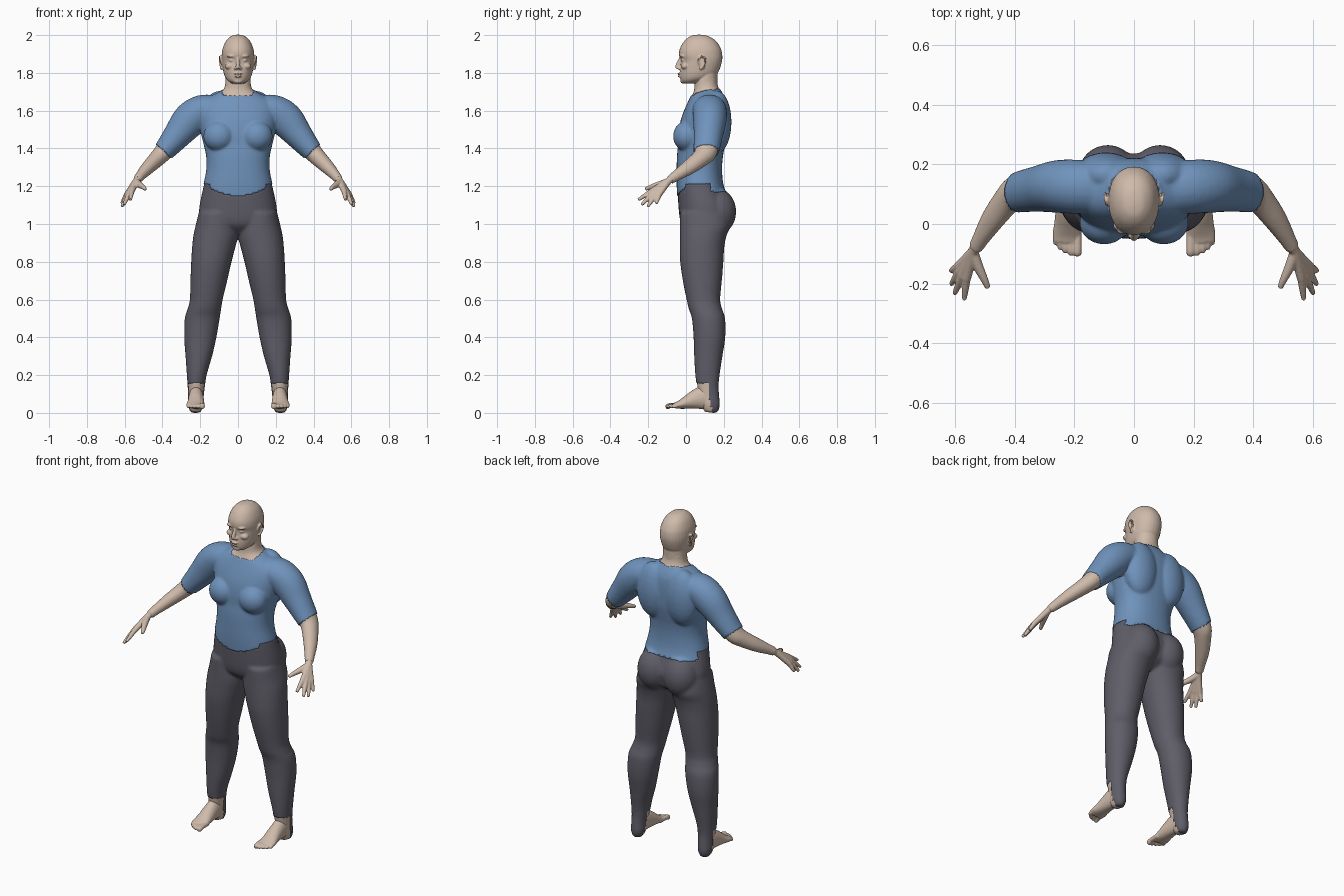
import bpy, bmesh, math
from mathutils import Vector, Matrix


def material(name, rgb):
    m = bpy.data.materials.new(name)
    m.diffuse_color = (*rgb, 1)
    return m


SKIN = material("skin", (0.62, 0.49, 0.40))
BLUE = material("blue_cloth", (0.16, 0.29, 0.50))
GREY = material("grey_cloth", (0.115, 0.112, 0.14))
X, Y = Vector((1, 0, 0)), Vector((0, 1, 0))


def spline(rows, steps=4):
    """Catmull-Rom interpolation of equal-length rows."""
    out = []
    for i in range(len(rows) - 1):
        p = [rows[max(0, min(len(rows) - 1, i + k))] for k in (-1, 0, 1, 2)]
        for j in range(steps):
            t = j / steps
            out.append([0.5 * (2*b + (c-a)*t + (2*a-5*b+4*c-d)*t*t + (3*b-a-3*c+d)*t**3)
                        for a, b, c, d in zip(*p)])
    return out + [list(rows[-1])]


def skin_rings(bm, rings, power, n=32):
    """Closed loft through (centre, u, v) superellipse rings."""
    loops = []
    for c, u, v in rings:
        loop = []
        for k in range(n):
            a = 2 * math.pi * k / n
            ca, sa = math.cos(a), math.sin(a)
            e = 2 / power
            loop.append(bm.verts.new(c + u * math.copysign(abs(ca)**e, ca)
                                     + v * math.copysign(abs(sa)**e, sa)))
        loops.append(loop)
    for a, b in zip(loops, loops[1:]):
        for k in range(n):
            bm.faces.new((a[k], a[(k+1) % n], b[(k+1) % n], b[k]))
    bm.faces.new(loops[0][::-1])
    bm.faces.new(loops[-1])


def column(bm, rows, power=2.0, side=1):
    """Level rings: z, inner x, outer x, front y, back y."""
    skin_rings(bm, [(Vector((side*(i+o)/2, (f+b)/2, z)), X*(o-i)/2, Y*(b-f)/2)
                    for z, i, o, f, b in spline(rows)], power)


def tube(bm, rows, side=1, ref=Y):
    """Rings square to a path: x, y, z, radius along ref, other radius."""
    rows = spline([(side*r[0], *r[1:]) for r in rows])
    pts = [Vector(r[:3]) for r in rows]
    rings = []
    for i, r in enumerate(rows):
        t = (pts[min(i+1, len(pts)-1)] - pts[max(i-1, 0)]).normalized()
        u = (ref - t * ref.dot(t)).normalized()
        rings.append((pts[i], u * r[3], t.cross(u) * r[4]))
    skin_rings(bm, rings, 2.0, 20)


def blob(bm, c, r, side=1, tilt=0):
    m = (Matrix.Translation((side*c[0], c[1], c[2])) @ Matrix.Rotation(tilt, 4, 'X')
         @ Matrix.Diagonal((*r, 1)))
    bmesh.ops.create_uvsphere(bm, u_segments=24, v_segments=14, radius=1, matrix=m)


def add_object(name, me, mat):
    me.materials.clear()
    me.materials.append(mat)
    for p in me.polygons:
        p.use_smooth = True
        p.material_index = 0
    ob = bpy.data.objects.new(name, me)
    bpy.context.collection.objects.link(ob)
    return ob


def fuse(bm, voxel, smooth):
    """Blend overlapping volumes into one smooth skin."""
    bmesh.ops.recalc_face_normals(bm, faces=bm.faces[:])
    me = bpy.data.meshes.new("source")
    bm.to_mesh(me)
    bm.free()
    ob = bpy.data.objects.new("source", me)
    bpy.context.collection.objects.link(ob)
    r = ob.modifiers.new("fuse", 'REMESH')
    r.mode, r.voxel_size = 'VOXEL', voxel
    s = ob.modifiers.new("smooth", 'SMOOTH')
    s.factor, s.iterations = 0.5, smooth
    dg = bpy.context.evaluated_depsgraph_get()
    out = bpy.data.meshes.new_from_object(ob.evaluated_get(dg))
    bpy.data.objects.remove(ob)
    return out


# Torso, with chest, back and seat volumes
bm = bmesh.new()
trunk = [(0.95, .06, .03, .15), (0.99, .17, -.015, .21), (1.03, .20, -.03, .225),
         (1.08, .203, -.036, .235), (1.14, .193, -.04, .215), (1.21, .177, -.044, .192),
         (1.29, .162, -.044, .185), (1.36, .163, -.042, .19), (1.42, .176, -.036, .202),
         (1.48, .19, -.034, .213), (1.55, .20, -.022, .216), (1.61, .20, 0, .214),
         (1.65, .175, .018, .208), (1.68, .125, .032, .195), (1.705, .082, .042, .18),
         (1.74, .068, .045, .166), (1.79, .066, .045, .165)]
column(bm, [(z, -r, r, f, b) for z, r, f, b in trunk], 2.25)
for s in (1, -1):
    blob(bm, (.10, .005, 1.465), (.078, .068, .075), s)
    blob(bm, (.095, .165, 1.54), (.10, .07, .16), s)
    blob(bm, (.088, .165, 1.065), (.097, .098, .12), s)
    # Legs
    column(bm, [(1.06, .015, .205, -.03, .22), (.99, .005, .222, -.03, .23),
                (.94, .002, .233, -.03, .212), (.88, .016, .24, -.03, .20),
                (.8, .037, .245, -.028, .195), (.7, .06, .249, -.014, .187),
                (.6, .084, .252, .006, .178), (.55, .092, .264, .018, .188),
                (.5, .10, .279, .034, .204), (.4, .117, .282, .043, .205),
                (.3, .14, .275, .046, .19), (.2, .169, .268, .052, .175),
                (.14, .178, .264, .06, .17), (.09, .184, .262, .07, .173),
                (.04, .186, .262, .08, .177), (.003, .20, .25, .10, .165)], 2.1, s)
    # Arms
    tube(bm, [(.10, .12, 1.605, .08, .07), (.19, .125, 1.598, .085, .08),
              (.255, .126, 1.55, .083, .087), (.32, .118, 1.472, .072, .07),
              (.392, .105, 1.385, .062, .051), (.425, .08, 1.35, .05, .045),
              (.475, .015, 1.30, .042, .037), (.515, -.05, 1.257, .03, .028),
              (.535, -.085, 1.233, .025, .024)], s)
body = fuse(bm, .009, 5)


def region(p):
    x, y, z = abs(p.x), p.y, p.z
    if z > 1 and x > .3 and .68*x - .73*z > -.744:
        return "forearms"
    if x < .13 and z > 1.675 + .035 * min(1, max(0, (y - .03) / .13)) + 0.9 * max(0, x - .075):
        return "neck"
    if z < .155 and y < .118 + .25 * max(0, .1 - z):
        return "ankles"
    if x > .145 and y < .13:
        hem = 1.212
    elif y > .07:
        hem = 1.17
    else:
        hem = 1.148 + .045 * (x / .15)**2
    return "shirt" if z > hem else "trousers"


# Split the body into clothing and bare skin
for name, mat, lift in (("shirt", BLUE, .006), ("trousers", GREY, .003),
                        ("neck", SKIN, 0), ("forearms", SKIN, 0), ("ankles", SKIN, 0)):
    bm = bmesh.new()
    bm.from_mesh(body)
    bmesh.ops.delete(bm, geom=[f for f in bm.faces if region(f.calc_center_median()) != name],
                     context='FACES')
    bm.normal_update()
    for v in bm.verts:
        v.co += v.normal * lift
        v.co.z = max(v.co.z, 0)
    me = bpy.data.meshes.new(name)
    bm.to_mesh(me)
    bm.free()
    ob = add_object(name, me, mat)
    if lift:
        rim = ob.modifiers.new("hem", 'SOLIDIFY')
        rim.thickness, rim.offset, rim.use_rim_only = .012, -1, True

# Hands: palm rays, fingers and thumb
bm = bmesh.new()
fingers = [((.562, -.185, 1.172), (.570, -.253, 1.128)), ((.578, -.178, 1.160), (.603, -.235, 1.102)),
           ((.588, -.162, 1.152), (.614, -.203, 1.092)), ((.592, -.143, 1.153), (.616, -.158, 1.108))]
for s in (1, -1):
    for k, t in fingers:
        tube(bm, [(.522, -.062, 1.249, .022, .022), (.538, -.09, 1.23, .018, .018),
                  (*k, .0145, .0145)], s)
        mid = [(a+b)/2 for a, b in zip(k, t)]
        tube(bm, [(*k, .0135, .0135), (*mid, .0115, .0115), (*t, .008, .008)], s)
    tube(bm, [(.54, -.095, 1.225, .018, .018), (.522, -.145, 1.208, .017, .017),
              (.503, -.185, 1.196, .013, .013), (.49, -.215, 1.184, .009, .009)], s)
add_object("hands", fuse(bm, .0045, 2), SKIN)

# Feet with toes
bm = bmesh.new()
toes = [(.190, -.108, .0145), (.212, -.106, .0105), (.231, -.098, .010),
        (.248, -.086, .0095), (.263, -.071, .009)]
for s in (1, -1):
    tube(bm, [(.222, .14, .075, .036, .055), (.222, .09, .08, .039, .062),
              (.222, .04, .068, .042, .048), (.223, 0, .054, .045, .034),
              (.225, -.035, .043, .049, .022), (.226, -.06, .038, .046, .015)], s, X)
    for x, y, r in toes:
        tube(bm, [(x, -.02, .042, r, r), (x, y + .03, .04, r, r*.9),
                  (x, y + .01, .034, r, r), (x, y, .032, r*.6, r*.6)], s, X)
add_object("feet", fuse(bm, .0045, 2), SKIN)

# Head: skull, neck, nose, lips, brow, lids, cheeks, ears
bm = bmesh.new()
skull = [(2.002, .01, .06, .08), (1.995, .036, .025, .118), (1.97, .063, -.008, .158),
         (1.93, .081, -.032, .184), (1.895, .086, -.037, .192), (1.865, .085, -.028, .191),
         (1.83, .081, -.031, .182), (1.80, .076, -.033, .168), (1.775, .067, -.031, .14),
         (1.758, .053, -.027, .10), (1.745, .034, -.016, .06)]
column(bm, [(z, -r, r, f, b) for z, r, f, b in skull], 2.15)
column(bm, [(1.70, -.069, .069, .043, .167), (1.75, -.067, .067, .045, .166),
            (1.82, -.066, .066, .05, .168)])
tube(bm, [(0, -.024, 1.885, .008, .009), (0, -.034, 1.86, .012, .009),
          (0, -.044, 1.835, .013, .012), (0, -.046, 1.822, .009, .012)])
blob(bm, (0, -.032, 1.795), (.022, .013, .006))
blob(bm, (0, -.031, 1.782), (.020, .013, .006))
blob(bm, (0, -.014, 1.757), (.026, .016, .014))
for s in (1, -1):
    blob(bm, (.013, -.036, 1.824), (.009, .011, .008), s)
    blob(bm, (.033, -.018, 1.889), (.027, .018, .008), s)
    blob(bm, (.033, -.014, 1.866), (.015, .012, .008), s)
    blob(bm, (.042, -.004, 1.835), (.028, .022, .018), s)
    blob(bm, (.083, .083, 1.85), (.008, .017, .03), s, .2)
    tube(bm, [(.086, .072, 1.845, .005, .005), (.092, .066, 1.87, .005, .005),
              (.096, .08, 1.887, .005, .005), (.098, .1, 1.878, .005, .005),
              (.095, .1, 1.852, .005, .005), (.09, .084, 1.828, .006, .006),
              (.086, .074, 1.82, .007, .007)], s, X)
add_object("head", fuse(bm, .004, 3), SKIN)
